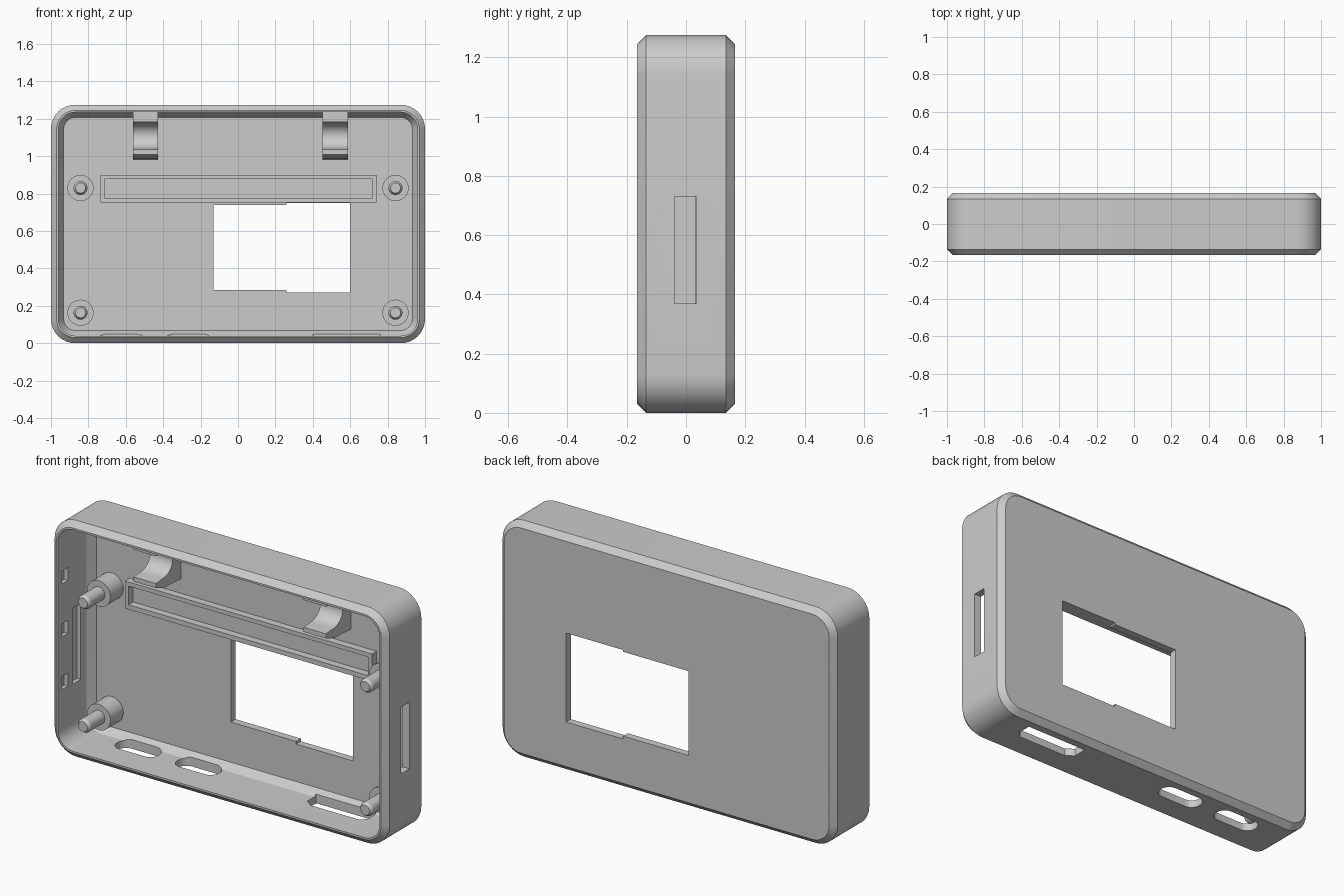
import bpy, bmesh, math
from mathutils import Vector

cube = bpy.data.objects.get("Cube")
if cube:
    bpy.data.objects.remove(cube, do_unlink=True)

grey = bpy.data.materials.new("matte grey")
grey.use_nodes = True
grey.diffuse_color = (0.6, 0.6, 0.6, 1)
grey.node_tree.nodes["Principled BSDF"].inputs["Base Color"].default_value = (0.6, 0.6, 0.6, 1)

HEIGHT = 1.275
RADIUS = 0.13
FLOOR = 0.125   # inner face of the back panel


def loft(name, loops):
    """Skin a closed solid through matching loops of points."""
    bm = bmesh.new()
    rings = [[bm.verts.new(p) for p in loop] for loop in loops]
    for a, b in zip(rings, rings[1:]):
        for i in range(len(a)):
            j = (i + 1) % len(a)
            bm.faces.new((a[i], a[j], b[j], b[i]))
    bm.faces.new(rings[0][::-1])
    bm.faces.new(rings[-1])
    bmesh.ops.recalc_face_normals(bm, faces=bm.faces)
    mesh = bpy.data.meshes.new(name)
    bm.to_mesh(mesh)
    bm.free()
    mesh.materials.append(grey)
    obj = bpy.data.objects.new(name, mesh)
    bpy.context.collection.objects.link(obj)
    return obj


def prism(name, pts, axis, a, b):
    """Extrude a 2D outline along an axis; pts are the other two coordinates in order."""
    return loft(name, [[Vector(p[:axis] + (t,) + p[axis:]) for p in pts] for t in (a, b)])


def rect(u0, u1, v0, v1):
    return [(u0, v0), (u1, v0), (u1, v1), (u0, v1)]


def rounded(u0, u1, v0, v1, r, steps=8):
    pts = []
    corners = [(u1 - r, v1 - r), (u0 + r, v1 - r), (u0 + r, v0 + r), (u1 - r, v0 + r)]
    for k, (cu, cv) in enumerate(corners):
        for i in range(steps + 1):
            t = math.pi / 2 * (k + i / steps)
            pts.append((cu + r * math.cos(t), cv + r * math.sin(t)))
    return pts


def modify(obj, other, operation):
    m = obj.modifiers.new(operation.title(), 'BOOLEAN')
    m.operation, m.solver, m.object = operation, 'EXACT', other
    bpy.context.view_layer.objects.active = obj
    bpy.ops.object.modifier_apply(modifier=m.name)
    bpy.data.objects.remove(other, do_unlink=True)


def smooth(obj):
    bpy.ops.object.select_all(action='DESELECT')
    obj.select_set(True)
    bpy.context.view_layer.objects.active = obj
    bpy.ops.object.shade_smooth_by_angle(angle=math.radians(30))


# Shell: chamfered tray, from the back face round the rim to the inner floor
section = [(0.03, 0.165), (0, 0.135), (0, -0.135), (0.03, -0.165),
           (0.04, -0.165), (0.04, 0.08), (0.068, FLOOR)]
shell = loft("case_shell", [
    [(x, y, z) for x, z in rounded(-1 + d, 1 - d, d, HEIGHT - d, RADIUS - d)]
    for d, y in section])

# Stepped display window
window = [(-0.13, 0.285), (0.26, 0.285), (0.26, 0.27), (0.6, 0.27),
          (0.6, 0.75), (0.26, 0.75), (0.26, 0.74), (-0.13, 0.74)]
modify(shell, prism("window_cutter", window, 1, 0.05, 0.3), 'DIFFERENCE')

# Left wall slot
modify(shell, prism("side_slot_cutter", rect(-0.038, 0.033, 0.37, 0.73), 0, 0.9, 1.1), 'DIFFERENCE')

# Blind pockets inside the right wall
modify(shell, prism("pocket_cutter", rect(-0.04, 0.03, 0.33, 0.74), 0, -0.982, -0.9), 'DIFFERENCE')
for z in (0.37, 0.655, 0.94):
    pocket = prism("pocket_cutter", rect(-0.13, -0.08, z - 0.035, z + 0.035), 0, -0.982, -0.93)
    modify(shell, pocket, 'DIFFERENCE')

# Bottom ports: two round-ended slots and one with clipped corners
for x in (-0.625, -0.265):
    port = prism("port_cutter", rounded(x - 0.125, x + 0.125, -0.012, 0.095, 0.05), 2, -0.1, 0.09)
    modify(shell, port, 'DIFFERENCE')
clipped = [(0.44, -0.01), (0.73, -0.01), (0.76, 0.02), (0.76, 0.095), (0.4, 0.095), (0.4, 0.02)]
modify(shell, prism("port_cutter", clipped, 2, -0.1, 0.09), 'DIFFERENCE')
smooth(shell)

# Raised rectangular frame above the window
frame = prism("panel_frame", rect(-0.735, 0.74, 0.752, 0.9), 1, 0.085, FLOOR + 0.01)
modify(frame, prism("frame_cutter", rect(-0.713, 0.718, 0.777, 0.878), 1, 0, FLOOR), 'DIFFERENCE')

# Four stepped mounting posts
post = [(0.07, FLOOR + 0.01), (0.07, 0.015), (0.037, 0.015), (0.037, -0.105), (0.027, -0.12)]
for side, x in (("right", -0.842), ("left", 0.842)):
    for level, z in (("lower", 0.163), ("upper", 0.83)):
        turns = [2 * math.pi * i / 32 for i in range(32)]
        smooth(loft(f"{side}_{level}_post", [
            [(x + r * math.cos(t), y, z + r * math.sin(t)) for t in turns] for r, y in post]))

# Two clips with a concave cradle facing the front
arc = [(-0.03 + 0.085 * math.cos(t), 1.11 + 0.072 * math.sin(t))
       for t in (math.radians(90 - 15 * i) for i in range(13))]
clip = [(FLOOR + 0.01, 1.24), (-0.09, 1.24), (-0.09, 1.182)] + arc + [
    (-0.09, 1.035), (-0.09, 1.01), (-0.02, 0.985), (FLOOR + 0.01, 0.978)]
for side, x in (("right", -0.495), ("left", 0.52)):
    smooth(prism(f"{side}_clip", clip, 0, x - 0.067, x + 0.067))
